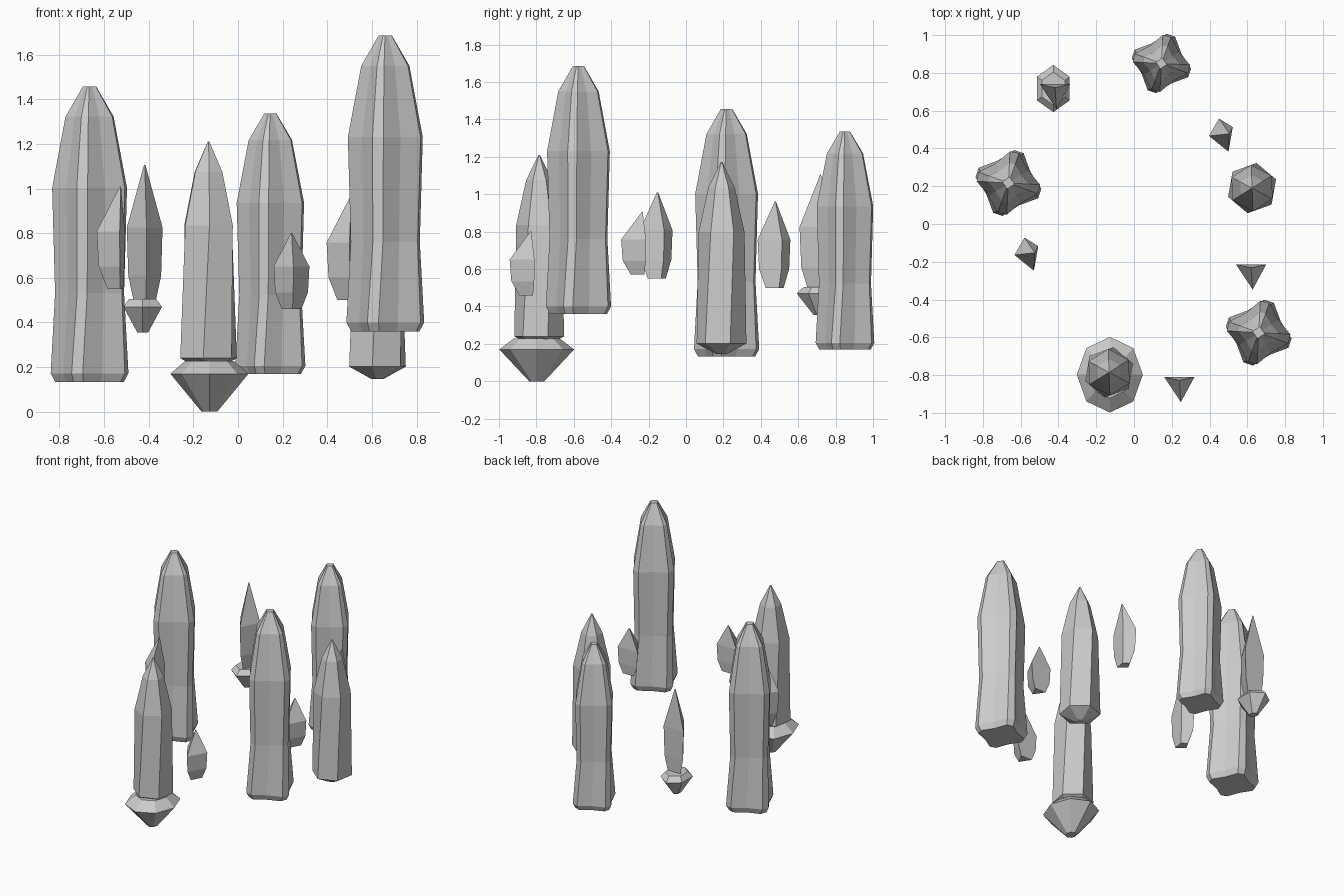
import bpy, bmesh, math

if "Cube" in bpy.data.objects:
    bpy.data.objects.remove(bpy.data.objects["Cube"])


def loft(name, section, rings, location):
    """Stack scaled/twisted copies of a section; rings = (z, scale, twist degrees)."""
    bm = bmesh.new()
    loops = []
    for z, s, twist in rings:
        c, d = math.cos(math.radians(twist)), math.sin(math.radians(twist))
        loops.append([bm.verts.new((s * (x * c - y * d), s * (x * d + y * c), z))
                      for x, y in section])
    n = len(section)
    for a, b in zip(loops, loops[1:]):
        for i in range(n):
            j = (i + 1) % n
            bm.faces.new((a[i], a[j], b[j], b[i]))
    bm.faces.new(loops[0][::-1])
    bm.faces.new(loops[-1])
    bmesh.ops.recalc_face_normals(bm, faces=bm.faces[:])
    mesh = bpy.data.meshes.new(name)
    bm.to_mesh(mesh)
    bm.free()
    obj = bpy.data.objects.new(name, mesh)
    obj.location = location
    bpy.context.collection.objects.link(obj)
    return obj


def polar(points):
    return [(r * math.cos(math.radians(a)), r * math.sin(math.radians(a))) for a, r in points]


def regular(n, rx, ry, start):
    return [(rx * math.cos(math.radians(start + 360 * i / n)),
             ry * math.sin(math.radians(start + 360 * i / n))) for i in range(n)]


# Large crystals: square section with cut corners and slightly hollow sides
square = polar([(q * 90 + a, r) for q in range(4)
                for a, r in ((-23, 1.0), (-6, 1.0), (30, 0.74))])
large_rings = [(0, 0.155, -4), (0.04, 0.177, -4), (0.40, 0.155, 2),
               (0.87, 0.168, 3), (1.19, 0.108, 3), (1.325, 0.03, 3)]
for name, loc, kz, kr in [("large_crystal_right", (0.66, -0.575, 0.36), 1, 1),
                          ("large_crystal_left", (-0.665, 0.217, 0.132), 1, 1),
                          ("large_crystal_back", (0.145, 0.85, 0.17), 0.88, 0.9)]:
    loft(name, square, [(z * kz, s * kr, t) for z, s, t in large_rings], loc)

# Medium crystals: six-sided with pointed foot and tip
hexagon = regular(6, 1, 1, 20)
medium_rings = [(0, 0.03, 0), (0.055, 0.135, 0), (0.65, 0.123, 12),
                (0.89, 0.07, 12), (1.025, 0.004, 12)]
loft("medium_crystal_front", hexagon, medium_rings, (-0.132, -0.785, 0.185))
loft("medium_crystal_right", hexagon, medium_rings, (0.625, 0.19, 0.147))

# Gem bases under two of the crystals
loft("gem_base_front", regular(8, 0.175, 0.2, 0),
     [(0, 0.2, 0), (0.17, 1, 0), (0.228, 0.62, 0)], (-0.128, -0.798, 0))
loft("gem_base_back", regular(6, 0.1, 0.125, 30),
     [(0, 0.28, 0), (0.115, 1, 0), (0.15, 0.7, 0)], (-0.427, 0.717, 0.355))

# Small shards: triangular or kite section, ridge pointing outwards
triangle = [(-0.08, 0.018), (0.008, -0.115), (0.08, 0.018)]
kite = [(-0.108, -0.012), (-0.005, -0.095), (0.018, 0.035), (-0.055, 0.08)]
shard_rings = [(0, 0.55), (0.22, 0.92), (0.56, 1), (1, 0.04)]
for name, sec, loc, h in [("shard_back", triangle, (-0.418, 0.722, 0.47), 0.635),
                          ("shard_right", triangle, (0.62, -0.232, 0.57), 0.335),
                          ("shard_front", triangle, (0.24, -0.828, 0.46), 0.34),
                          ("shard_left", kite, (-0.525, -0.152, 0.55), 0.46),
                          ("shard_back_right", kite, (0.505, 0.478, 0.5), 0.46)]:
    loft(name, sec, [(z * h, s, 0) for z, s in shard_rings], loc)
